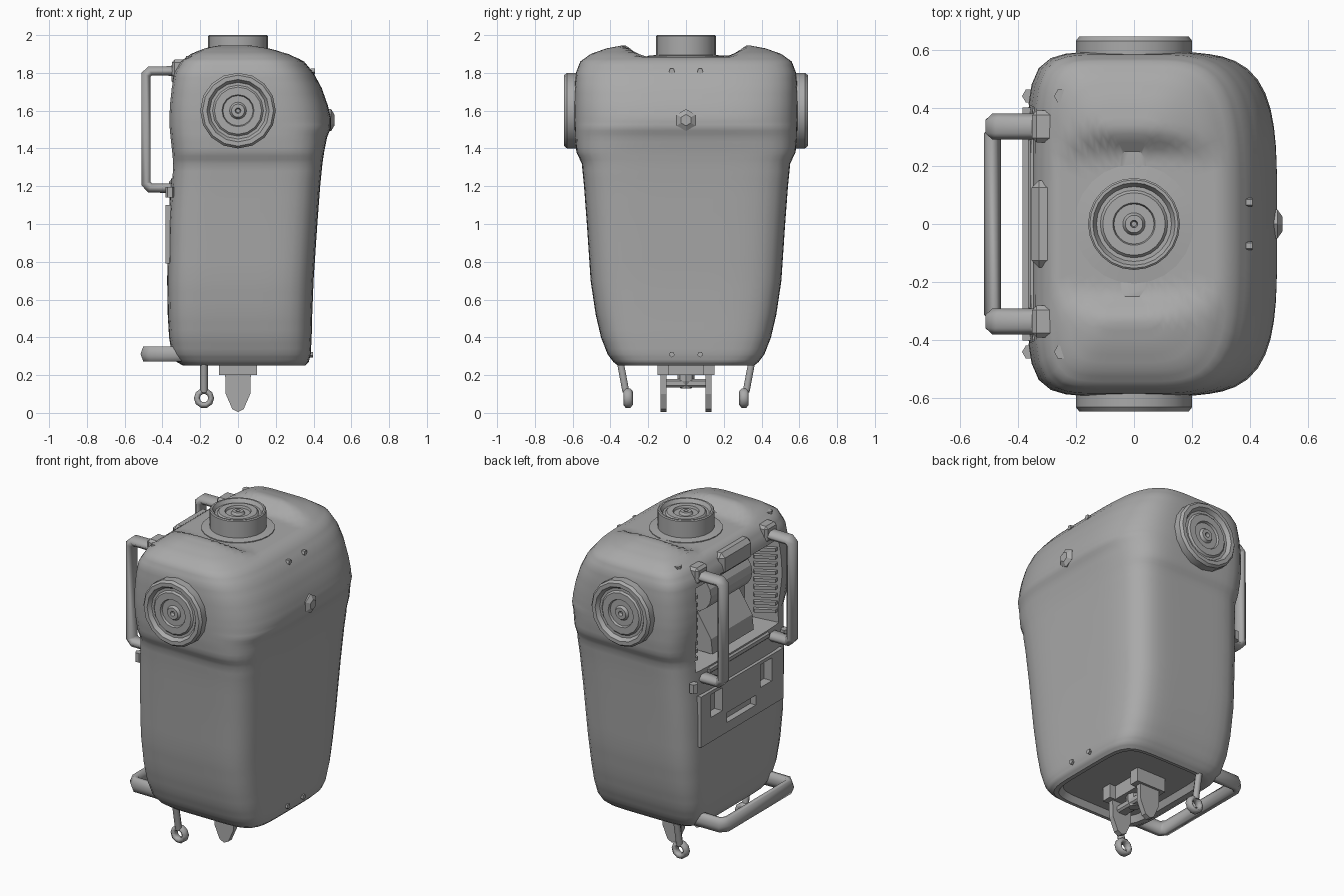
import bpy, bmesh, math
from mathutils import Matrix, Vector

if "Cube" in bpy.data.objects:
    bpy.data.objects.remove(bpy.data.objects["Cube"])

grey = bpy.data.materials.new("grey")
grey.use_nodes = True
GREY = (0.4, 0.4, 0.4, 1)
grey.diffuse_color = GREY
grey.node_tree.nodes["Principled BSDF"].inputs["Base Color"].default_value = GREY


def make(name, bm, smooth=None):
    bmesh.ops.recalc_face_normals(bm, faces=bm.faces)
    mesh = bpy.data.meshes.new(name)
    bm.to_mesh(mesh)
    bm.free()
    mesh.materials.append(grey)
    ob = bpy.data.objects.new(name, mesh)
    bpy.context.collection.objects.link(ob)
    if smooth:
        shade(ob, smooth)
    return ob


def shade(ob, angle):
    bpy.ops.object.select_all(action='DESELECT')
    ob.select_set(True)
    bpy.context.view_layer.objects.active = ob
    bpy.ops.object.shade_smooth_by_angle(angle=math.radians(angle))


def loft(name, rings, smooth=None):
    bm = bmesh.new()
    loops = [[bm.verts.new(p) for p in ring] for ring in rings]
    for a, b in zip(loops, loops[1:]):
        for i in range(len(a)):
            j = (i + 1) % len(a)
            bm.faces.new((a[i], a[j], b[j], b[i]))
    bm.faces.new(loops[0])
    bm.faces.new(loops[-1])
    return make(name, bm, smooth)


def box(name, lo, hi, bevel=0):
    bm = bmesh.new()
    bmesh.ops.create_cube(bm, size=1)
    lo, hi = Vector(lo), Vector(hi)
    for v in bm.verts:
        v.co = (lo + hi) / 2 + v.co * (hi - lo)
    if bevel:
        bmesh.ops.bevel(bm, geom=bm.edges[:], offset=bevel, segments=1, affect='EDGES')
    return make(name, bm)


def lathe(name, profile, matrix, sides=16, smooth=None):
    rings = [[matrix @ Vector((r * math.cos(t), r * math.sin(t), h))
              for t in (math.tau * k / sides for k in range(sides))] for r, h in profile]
    return loft(name, rings, smooth)


def tube(name, pts, radius, scale=(1, 1, 1), at=(0, 0, 0), cyclic=False):
    cu = bpy.data.curves.new(name, 'CURVE')
    cu.dimensions = '3D'
    cu.bevel_depth, cu.bevel_resolution, cu.use_fill_caps = radius, 1, True
    sp = cu.splines.new('POLY')
    sp.points.add(len(pts) - 1)
    for p, co in zip(sp.points, pts):
        p.co = (*co, 1)
    sp.use_cyclic_u = cyclic
    cu.materials.append(grey)
    ob = bpy.data.objects.new(name, cu)
    ob.scale, ob.location = scale, at
    bpy.context.collection.objects.link(ob)


def cut(ob, cutters):
    for c in cutters:
        m = ob.modifiers.new("cut", 'BOOLEAN')
        m.operation, m.object, m.solver = 'DIFFERENCE', c, 'EXACT'
    bpy.context.view_layer.update()
    mesh = bpy.data.meshes.new_from_object(ob.evaluated_get(bpy.context.evaluated_depsgraph_get()))
    ob.modifiers.clear()
    ob.data = mesh


# Torso shell: height, back x, front x, half width
KEYS = [(.25, -.29, .355, .36), (.27, -.325, .375, .385), (.31, -.35, .385, .415),
        (.4, -.365, .39, .45), (.52, -.372, .393, .478), (.7, -.375, .4, .505), (1, -.37, .42, .525),
        (1.2, -.358, .435, .54), (1.32, -.35, .447, .552), (1.38, -.353, .456, .58),
        (1.46, -.362, .472, .588), (1.51, -.367, .492, .59), (1.56, -.368, .492, .592),
        (1.63, -.365, .475, .592), (1.72, -.355, .443, .59), (1.8, -.34, .4, .583),
        (1.86, -.305, .35, .56), (1.9, -.25, .275, .505), (1.93, -.18, .18, .42),
        (1.945, -.12, .11, .34), (1.95, -.05, .05, .25)]


def section(z, x0, x1, w, segs=72):
    pts = []
    chest = min(max((z - 1.3) / .25, 0), 1)
    for k in range(segs):
        t = math.tau * k / segs
        c, s = math.cos(t), math.sin(t)
        n = 5.5 - 1.7 * chest if c > 0 else 7
        r = (abs(c) ** n + abs(s) ** n) ** (-1 / n)
        y = w * r * s
        # saddle around the neck
        ramp = min(max((abs(y) - .24) / .09, 0), 1)
        pts.append(((x0 + x1) / 2 + (x1 - x0) / 2 * r * c, y, min(z, 1.885 + .07 * ramp)))
    return pts


rings = [section(.285, -.24, .31, .32), section(.25, -.26, .33, .34)]
for a, b in zip(KEYS, KEYS[1:]):
    rings += [section(*(p + (q - p) * f / 3 for p, q in zip(a, b))) for f in range(3)]
rings.append(section(*KEYS[-1]))
torso = loft("torso_shell", rings)

# Back recess with sloping sides, plus sockets in the lower panel
recess = loft("recess_cutter", [[(x, -w, lo), (x, w, lo), (x, w, hi), (x, -w, hi)]
                                for x, w, lo, hi in ((-.45, .46, 1.22, 1.78), (-.18, .31, 1.28, 1.72))])
sockets = [box("socket_cutter", (-.5, y - .055, .94), (-.33, y + .055, 1.08)) for y in (.25, -.23)]
sockets.append(box("slot_cutter", (-.5, -.13, .85), (-.345, .15, .91)))
panel = box("back_panel", (-.383, -.4, .79), (-.34, .4, 1.1))
cut(torso, [recess] + sockets)
cut(panel, sockets)
for c in [recess] + sockets:
    bpy.data.objects.remove(c)
shade(torso, 35)

# Recess contents: sloped block, louvres, cap above
loft("recess_block", [[(-.17, y, 1.27), (-.32, y, 1.27), (-.31, y, 1.36), (-.22, y, 1.5), (-.17, y, 1.5)]
                      for y in (-.2, .2)])
lathe("recess_drum", [(.11, -.2), (.11, .2)],
      Matrix.Translation((-.2, 0, 1.62)) @ Matrix.Rotation(math.pi / 2, 4, 'X'))
for side in (-1, 1):
    for k in range(9):
        z = 1.31 + k * .047
        loft("louvre", [[(-.34, side * .41, h), (-.22, side * .34, h),
                         (-.24, side * .315, h), (-.345, side * .375, h)] for h in (z, z + .02)])
box("recess_cap", (-.352, -.15, 1.73), (-.25, .15, 1.865), .025)
box("recess_sill", (-.365, -.3, 1.19), (-.3, .3, 1.235), .012)

# Grab handles and lower bar
for side, name in ((1, "left"), (-1, "right")):
    tube(name + "_handle", [(-.29, 0, 1.81), (-.465, 0, 1.81), (-.487, 0, 1.79), (-.487, 0, 1.215),
                            (-.465, 0, 1.19), (-.31, 0, 1.19)], .03, (1, 1.5, 1), (0, side * .335, 0))
    box(name + "_handle_mount", (-.35, side * .335 - .055, 1.77), (-.27, side * .335 + .055, 1.87), .015)
tube("lower_bar", [(-.3, .33, 0), (-.46, .33, 0), (-.487, .3, 0), (-.487, -.3, 0),
                   (-.46, -.33, 0), (-.3, -.33, 0)], .031, (1, 1, 1.5), (0, 0, .312))

# Neck and shoulder sockets
FACE = [(.165, 0), (.15, -.022), (.135, -.022), (.125, -.012), (.085, -.012), (.08, -.025),
        (.045, -.025), (.035, -.01), (.015, -.01), (.01, -.03)]
lathe("neck", [(.205, 1.86), (.205, 1.89), (.158, 1.895), (.158, 1.995), (.152, 2)] +
      [(r * .86, 2 + h) for r, h in FACE], Matrix(), 24, 35)
for side, name in ((1, "left"), (-1, "right")):
    turn = Matrix.Translation((0, 0, 1.6)) @ Matrix.Rotation(-side * math.pi / 2, 4, 'X')
    lathe(name + "_shoulder_socket", [(.2, .5), (.2, .63), (.188, .645)] +
          [(r, .645 + h) for r, h in FACE], turn, 16, 35)

# Chest button and small bolts
face_x = Matrix.Rotation(math.pi / 2, 4, 'Y')
lathe("chest_button", [(.058, .46), (.058, .493), (.03, .51)],
      Matrix.Translation((0, 0, 1.55)) @ face_x, 6)
for y in (-.075, .075):
    for x, z in ((.385, 1.81), (.375, .31)):
        lathe("bolt", [(.016, 0), (.016, .022)], Matrix.Translation((x, y, z)) @ face_x, 5)
for y in (-.44, .44):
    for x, z in ((-.25, 1.865), (-.36, 1.17)):
        lathe("back_bolt", [(.025, -.03), (.025, .025)], Matrix.Translation((x, y, z)), 6)

# Waist bracket underneath
for y in (-.12, .12):
    loft("bracket_leg", [[(-.07, h, .28), (.07, h, .28), (.065, h, .1), (.03, h, .02), (0, h, .005),
                          (-.03, h, .02), (-.065, h, .1)] for h in (y - .016, y + .016)])
    box("bracket_tab", (-.1, y - .03, .2), (.1, y + .03, .29))
box("bracket_bridge", (-.06, -.12, .2), (.06, .12, .29))
box("bracket_bar", (-.035, -.12, .135), (.035, .12, .18), .01)
lathe("bracket_pin", [(.03, .13), (.045, .17), (.045, .22)], Matrix(), 8)

# Hanging rods with eyelets
for side, name in ((1, "left"), (-1, "right")):
    tube(name + "_rod", [(-.18, side * .35, .28), (-.18, side * .318, .11)], .021)
    ring = [(.038 * math.cos(k * math.tau / 10), 0, .038 * math.sin(k * math.tau / 10)) for k in range(10)]
    tube(name + "_eyelet", ring, .018, (1, 1.4, 1), (-.18, side * .307, .078), True)
